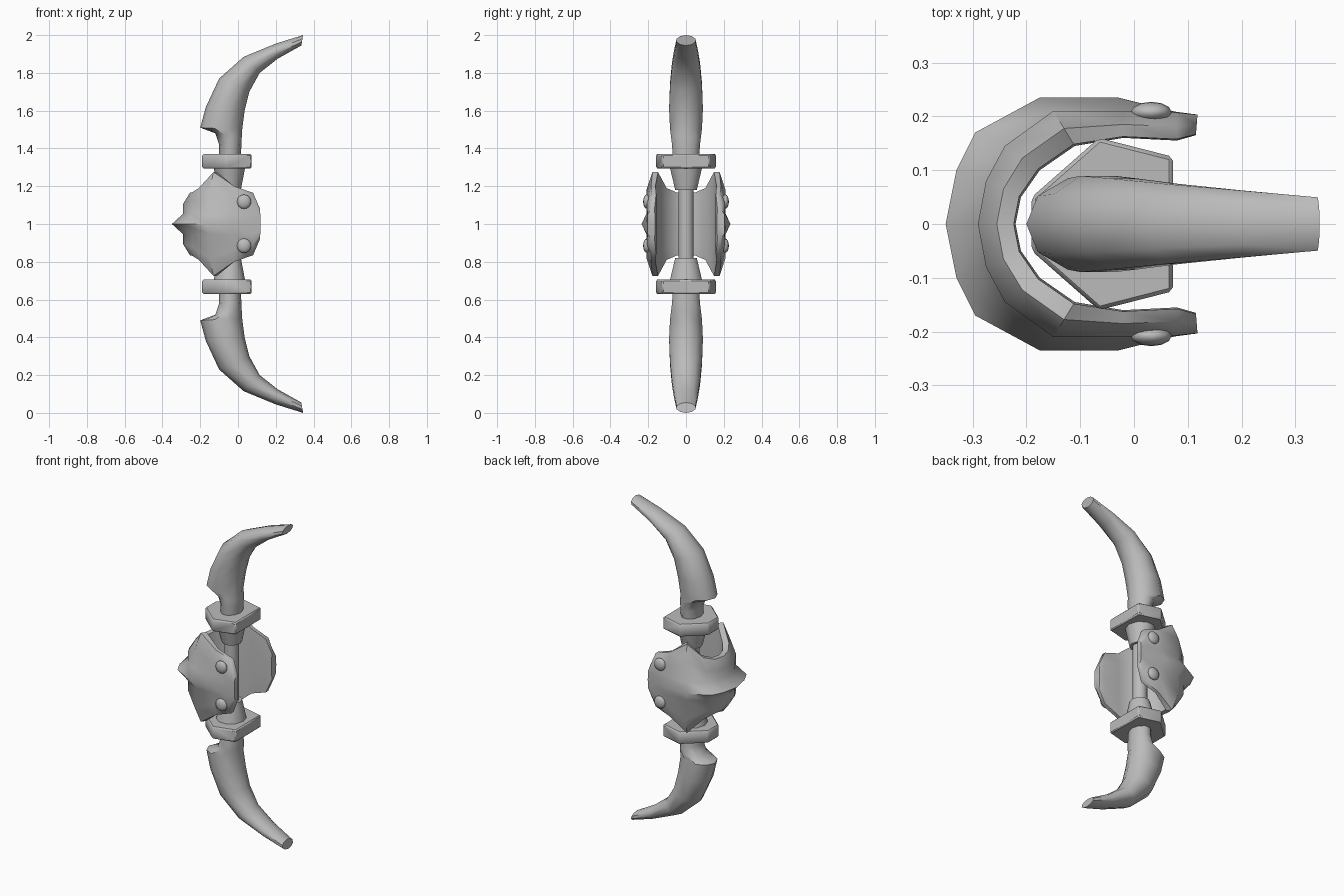
import bpy
import bmesh
from math import cos, sin, pi, radians
from mathutils import Vector

if "Cube" in bpy.data.objects:
    bpy.data.objects.remove(bpy.data.objects["Cube"], do_unlink=True)

grey = bpy.data.materials.new("stone grey")
grey.use_nodes = True
COLOUR = (0.5, 0.5, 0.5, 1)
grey.diffuse_color = COLOUR
grey.node_tree.nodes["Principled BSDF"].inputs["Base Color"].default_value = COLOUR

MID = 1.0  # height of the mirror plane


def finish(name, bm, angle=45):
    bmesh.ops.recalc_face_normals(bm, faces=bm.faces)
    mesh = bpy.data.meshes.new(name)
    bm.to_mesh(mesh)
    bm.free()
    mesh.materials.append(grey)
    obj = bpy.data.objects.new(name, mesh)
    bpy.context.collection.objects.link(obj)
    bpy.ops.object.select_all(action='DESELECT')
    obj.select_set(True)
    bpy.context.view_layer.objects.active = obj
    bpy.ops.object.shade_smooth_by_angle(angle=radians(angle))
    return obj


def loft(name, rings, angle=45):
    """Skin a list of equal point rings and cap both ends."""
    bm = bmesh.new()
    loops = [[bm.verts.new(p) for p in ring] for ring in rings]
    n = len(loops[0])
    for a, b in zip(loops, loops[1:]):
        for i in range(n):
            j = (i + 1) % n
            bm.faces.new((a[i], a[j], b[j], b[i]))
    bm.faces.new(loops[0])
    bm.faces.new(loops[-1])
    return finish(name, bm, angle)


def oval(left, right, half_width, side, sides=10):
    """Oval ring spanning two (x, height above middle) points, widened in y."""
    a = Vector((left[0], 0, MID + side * left[1]))
    b = Vector((right[0], 0, MID + side * right[1]))
    centre, arm = (a + b) / 2, (b - a) / 2
    return [centre + arm * cos(2 * pi * i / sides)
            + Vector((0, half_width * sin(2 * pi * i / sides), 0))
            for i in range(sides)]


# Limb sections: back point, belly point, half width
LIMB = [
    ((-0.10, 0.34), (0.015, 0.34), 0.072),
    ((-0.10, 0.42), (0.018, 0.42), 0.078),
    ((-0.12, 0.48), (0.020, 0.46), 0.084),
    ((-0.20, 0.51), (0.022, 0.50), 0.089),
    ((-0.17, 0.62), (0.035, 0.60), 0.094),
    ((-0.10, 0.77), (0.060, 0.70), 0.089),
    ((0.03, 0.885), (0.115, 0.80), 0.078),
    ((0.20, 0.955), (0.210, 0.875), 0.065),
    ((0.345, 1.00), (0.335, 0.945), 0.052),
]
# Grip socket sections below each collar
SOCKET = [
    ((-0.10, 0.18), (0.015, 0.18), 0.06),
    ((-0.13, 0.30), (0.038, 0.30), 0.09),
]
COLLAR = [(0.072, 0.125), (-0.065, 0.16), (-0.19, 0.05)]
collar_outline = COLLAR + [(x, -y) for x, y in reversed(COLLAR)]

for label, side in (("upper", 1), ("lower", -1)):
    loft(label + "_limb", [oval(*s, side) for s in LIMB], 50)
    loft(label + "_socket", [oval(*s, side) for s in SOCKET])
    collar = loft(label + "_collar",
                  [[(x, y, MID + side * h) for x, y in collar_outline]
                   for h in (0.295, 0.37)], 65)
    bevel = collar.modifiers.new("soft edges", 'BEVEL')
    bevel.width = 0.007
    bevel.segments = 1

# Thin grip between the sockets
loft("grip", [oval((-0.085, h), (-0.002, h), 0.041, 1)
              for h in (-0.20, -0.1, 0.1, 0.20)])

# Guard stations from the back round to the front tip:
# ridge, outer wall, inner wall (x, y) and half height
GUARD = [
    ((-0.35, 0), (-0.29, 0), (-0.22, 0), 0.165),
    ((-0.33, 0.10), (-0.275, 0.08), (-0.21, 0.05), 0.168),
    ((-0.295, 0.17), (-0.24, 0.145), (-0.175, 0.10), 0.19),
    ((-0.175, 0.235), (-0.15, 0.21), (-0.11, 0.145), 0.275),
    ((-0.03, 0.235), (-0.02, 0.21), (-0.02, 0.16), 0.20),
    ((0.075, 0.209), (0.08, 0.207), (0.08, 0.155), 0.165),
    ((0.12, 0.203), (0.118, 0.203), (0.115, 0.165), 0.08),
]


def guard_ring(station, flip):
    ridge, outer, inner, h = station
    ridge, outer, inner = (Vector((x, y * flip)) for x, y in (ridge, outer, inner))
    half = [(outer, min(0.055, 0.4 * h)), (outer, 0.65 * h),
            (outer.lerp(inner, 0.5), h), (outer.lerp(inner, 0.95), h),
            (inner, 0.65 * h)]
    section = ([(ridge, 0)] + half + [(inner, 0)]
               + [(p, -z) for p, z in reversed(half)])
    return [(p.x, p.y, MID + z) for p, z in section]


loft("hand_guard",
     [guard_ring(s, -1) for s in reversed(GUARD[1:])]
     + [guard_ring(s, 1) for s in GUARD], 50)

# Domed rivets on both cheeks of the guard
for front, y in (("front", -0.208), ("back", 0.208)):
    for level, z in (("upper", 0.118), ("lower", -0.115)):
        bm = bmesh.new()
        bmesh.ops.create_uvsphere(bm, u_segments=12, v_segments=8, radius=0.038)
        bmesh.ops.scale(bm, vec=(1, 0.5, 1), verts=bm.verts)
        bmesh.ops.translate(bm, vec=(0.032, y, MID + z), verts=bm.verts)
        finish(front + "_" + level + "_rivet", bm, 60)
